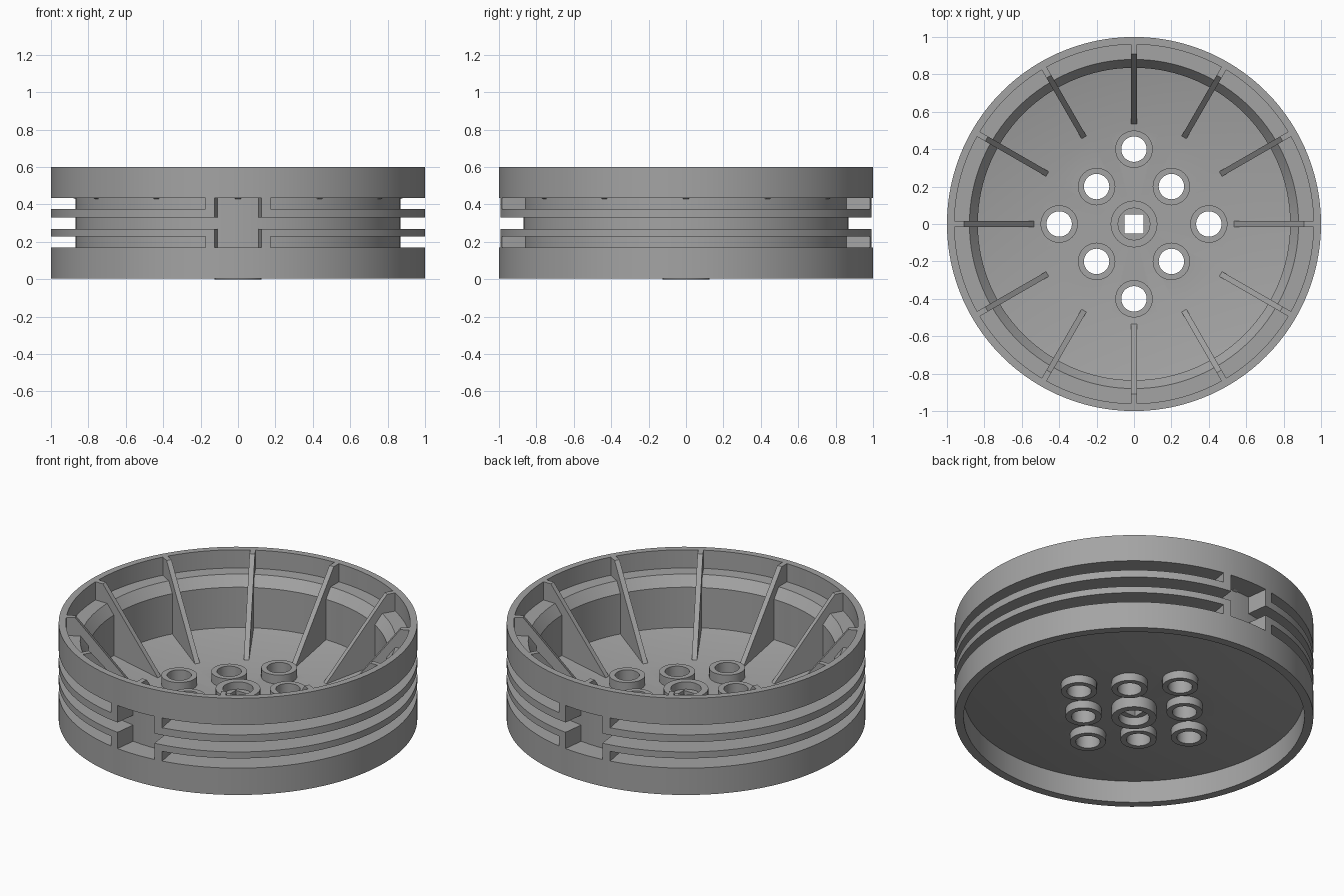
import bpy, bmesh, math
from mathutils import Matrix, Vector

if "Cube" in bpy.data.objects:
    bpy.data.objects.remove(bpy.data.objects["Cube"])

grey = bpy.data.materials.new("light_grey")
grey.diffuse_color = (0.37, 0.37, 0.37, 1)
grey.use_nodes = True
grey.node_tree.nodes["Principled BSDF"].inputs["Base Color"].default_value = grey.diffuse_color


def finish(bm, name, smooth=True):
    bmesh.ops.remove_doubles(bm, verts=bm.verts, dist=1e-5)
    bmesh.ops.recalc_face_normals(bm, faces=bm.faces)
    me = bpy.data.meshes.new(name)
    bm.to_mesh(me)
    bm.free()
    ob = bpy.data.objects.new(name, me)
    bpy.context.collection.objects.link(ob)
    me.materials.append(grey)
    if smooth:
        smooth_by_angle(ob)
    return ob


def smooth_by_angle(ob):
    bpy.ops.object.select_all(action='DESELECT')
    ob.select_set(True)
    bpy.context.view_layer.objects.active = ob
    bpy.ops.object.shade_smooth_by_angle(angle=math.radians(25))


def polar(r, deg, z):
    a = math.radians(deg)
    if r == "square":                       # radius of a square hole
        r = 0.05 / max(abs(math.cos(a)), abs(math.sin(a)))
    return Vector((r * math.cos(a), r * math.sin(a), z))


def quad(bm, pts):
    bm.faces.new([bm.verts.new(p) for p in pts])


def lathe(bm, profile, angles, closed):
    pairs = list(zip(profile, profile[1:] + profile[:1]))
    for (r0, z0), (r1, z1) in pairs if closed else pairs[:-1]:
        for a, b in zip(angles, angles[1:] + angles[:1]):
            quad(bm, [polar(r0, a, z0), polar(r0, b, z0), polar(r1, b, z1), polar(r1, a, z1)])


# Wheel body: inner bowl, web and underside
NOTCH, STOP = 7.2, 10.0
R_OUT, R_IN = 1.0, 0.87
angles = set(float(a) for a in range(0, 360, 3))
for c in (90, 270):
    for d in (NOTCH, STOP):
        angles |= {c - d, c + d}
angles = sorted(angles)
bm = bmesh.new()
lathe(bm, [(1, 0.6), (0.96, 0.6), (0.96, 0.488), (0.88, 0.488), (0.835, 0.428),
           (0.835, 0.18), (0.5, 0.115), (0.105, 0.115), (0.105, 0.07), (0.5, 0.07),
           (0.95, 0.14), (0.95, 0.005), (1, 0.005)], angles, False)

# Outer tread: bands of grooves and ridges with a notch at front and back
levels = [0.005, 0.17, 0.23, 0.27, 0.33, 0.375, 0.435, 0.6]


def radius(band, i):
    a, b = angles[i], angles[(i + 1) % len(angles)]
    mid = (a + (b if b > a else b + 360)) / 2
    off = min(abs(mid - 90), abs(mid - 270))
    cut = (band == 3 or (band in (1, 5) and (off < NOTCH or off > STOP))
           or (band in (2, 4) and off < NOTCH))
    return R_IN if cut else R_OUT


n = len(angles)
for k in range(7):
    z0, z1 = levels[k], levels[k + 1]
    for i in range(n):
        a, b, r = angles[i], angles[(i + 1) % n], radius(k, i)
        quad(bm, [polar(r, a, z0), polar(r, b, z0), polar(r, b, z1), polar(r, a, z1)])
        r2 = radius(k, (i + 1) % n)
        if r2 != r:                         # end wall of a groove
            quad(bm, [polar(r, b, z0), polar(r2, b, z0), polar(r2, b, z1), polar(r, b, z1)])
        r3 = radius(k + 1, i) if k < 6 else r
        if r3 != r:                         # groove floor or ceiling
            quad(bm, [polar(r, a, z1), polar(r, b, z1), polar(r3, b, z1), polar(r3, a, z1)])
body = finish(bm, "wheel_body", False)

# Eight holes through the web, each lined by a short tube
spots = [(0.4, 0), (-0.4, 0), (0, 0.4), (0, -0.4),
         (0.2, 0.2), (-0.2, 0.2), (0.2, -0.2), (-0.2, -0.2)]
ring = [i * 360 / 32 for i in range(32)]
bm = bmesh.new()
for x, y in spots:
    bmesh.ops.create_cone(bm, cap_ends=True, segments=32, radius1=0.085, radius2=0.085,
                          depth=0.3, matrix=Matrix.Translation((x, y, 0.1)))
cutter = finish(bm, "hole_cutter", False)
mod = body.modifiers.new("holes", 'BOOLEAN')
mod.operation, mod.solver, mod.object = 'DIFFERENCE', 'EXACT', cutter
bpy.context.view_layer.objects.active = body
bpy.ops.object.modifier_apply(modifier=mod.name)
bpy.data.objects.remove(cutter)
smooth_by_angle(body)

for i, (x, y) in enumerate(spots):
    bm = bmesh.new()
    lathe(bm, [(0.1, 0.022), (0.1, 0.17), (0.068, 0.17), (0.068, 0.022)], ring, True)
    tube = finish(bm, f"hole_tube_{i + 1}")
    tube.location = (x, y, 0)

# Centre hub with a square opening inside
bm = bmesh.new()
lathe(bm, [(0.125, 0), (0.125, 0.195), (0.085, 0.195), (0.085, 0.15), ("square", 0.15),
           ("square", 0.05), (0.085, 0.05), (0.085, 0)], ring, True)
finish(bm, "centre_hub")

# Twelve sloping ribs inside the bowl
rib = [(0.535, 0.1), (0.535, 0.122), (0.91, 0.6), (0.962, 0.6), (0.962, 0.47),
       (0.85, 0.42), (0.85, 0.15)]
for i in range(12):
    bm = bmesh.new()
    sides = [[bm.verts.new((r, s * 0.015, z)) for r, z in rib] for s in (-1, 1)]
    bm.faces.new(sides[0])
    bm.faces.new(sides[1][::-1])
    for j in range(len(rib)):
        k = (j + 1) % len(rib)
        bm.faces.new([sides[0][j], sides[0][k], sides[1][k], sides[1][j]])
    ob = finish(bm, f"rib_{i + 1}", False)
    ob.rotation_euler.z = math.radians(30 * i)
